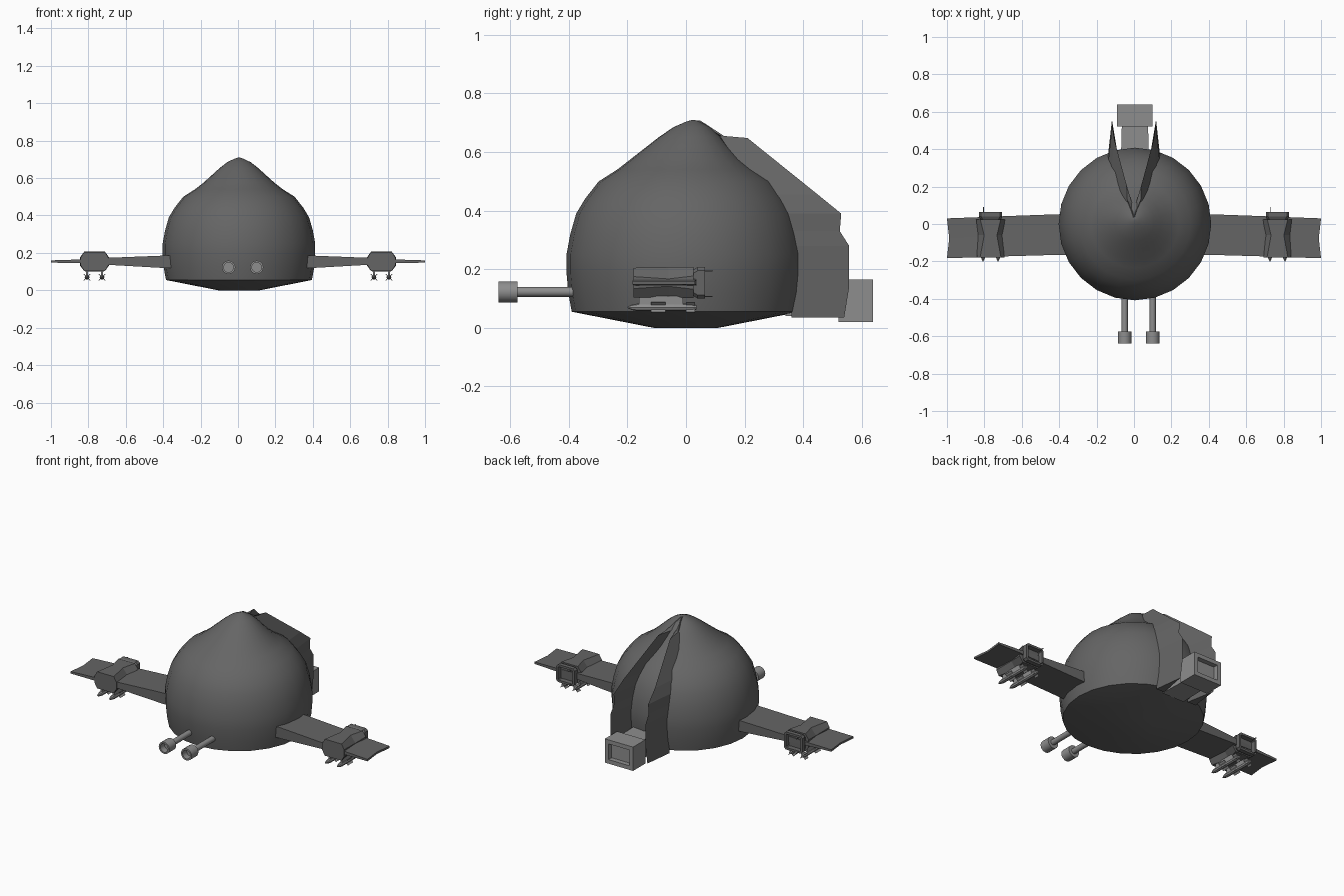
import bpy, bmesh, math
from mathutils import Vector

if "Cube" in bpy.data.objects:
    bpy.data.objects.remove(bpy.data.objects["Cube"])

dark = bpy.data.materials.new("dark_grey")
dark.diffuse_color = (.13, .13, .13, 1)
dark.use_nodes = True
dark.node_tree.nodes["Principled BSDF"].inputs["Base Color"].default_value = dark.diffuse_color
mid = bpy.data.materials.new("mid_grey")
mid.diffuse_color = (.27, .27, .27, 1)
mid.use_nodes = True
mid.node_tree.nodes["Principled BSDF"].inputs["Base Color"].default_value = mid.diffuse_color


def finish(name, bm, smooth=None):
    bmesh.ops.recalc_face_normals(bm, faces=bm.faces)
    me = bpy.data.meshes.new(name)
    bm.to_mesh(me)
    bm.free()
    me.materials.append(dark if name.startswith(("hull", "wing", "pod", "tail_fin")) else mid)
    ob = bpy.data.objects.new(name, me)
    bpy.context.collection.objects.link(ob)
    if smooth:
        bpy.ops.object.select_all(action='DESELECT')
        ob.select_set(True)
        bpy.context.view_layer.objects.active = ob
        bpy.ops.object.shade_smooth_by_angle(angle=math.radians(smooth))
    return ob


def loft(name, rings, smooth=None, hole=None):
    """Skin a list of rings; hole=(inset, push vector) recesses the last cap."""
    bm = bmesh.new()
    vs = [[bm.verts.new(p) for p in r] for r in rings]
    n = len(rings[0])
    for a, b in zip(vs, vs[1:]):
        for i in range(n):
            j = (i + 1) % n
            bm.faces.new((a[i], a[j], b[j], b[i]))
    bm.faces.new(vs[0][::-1])
    cap = bm.faces.new(vs[-1])
    if hole:
        bm.normal_update()
        bmesh.ops.inset_region(bm, faces=[cap], thickness=hole[0])
        r = bmesh.ops.extrude_face_region(bm, geom=[cap])
        verts = [g for g in r['geom'] if isinstance(g, bmesh.types.BMVert)]
        bmesh.ops.translate(bm, verts=verts, vec=Vector(hole[1]))
        if cap.is_valid:
            bmesh.ops.delete(bm, geom=[cap], context='FACES_ONLY')
    return finish(name, bm, smooth)


def circle_z(r, z, n=24, cx=0.005, cy=0):
    return [(cx + r * math.cos(2 * math.pi * i / n), cy + r * math.sin(2 * math.pi * i / n), z) for i in range(n)]


def circle_y(x, y, z, r, n=12):
    return [(x + r * math.cos(2 * math.pi * i / n), y, z + r * math.sin(2 * math.pi * i / n)) for i in range(n)]


def rect_y(x0, x1, y, z0, z1):
    return [(x0, y, z0), (x1, y, z0), (x1, y, z1), (x0, y, z1)]


def box(name, x0, x1, y0, y1, z0, z1):
    return loft(name, [rect_y(x0, x1, y0, z0, z1), rect_y(x0, x1, y1, z0, z1)])


def octagon(x, y, z0, z1, w, c, cz=None):
    cz = cz or c
    return [(x - w + c, y, z0), (x + w - c, y, z0), (x + w, y, z0 + cz), (x + w, y, z1 - cz),
            (x + w - c, y, z1), (x - w + c, y, z1), (x - w, y, z1 - cz), (x - w, y, z0 + cz)]


# Domed hull, its apex leaning slightly to the rear
profile = [(.11, 0), (.39, .055), (.402, .12), (.408, .19), (.408, .25), (.395, .32), (.375, .39),
           (.345, .44), (.298, .50), (.235, .54), (.19, .575), (.14, .62), (.105, .652), (.063, .685), (.025, .703), (.004, .71)]
loft("hull", [circle_z(r, z, cy=max(0, z - .58) * .19) for r, z in profile], 30)

# Twin front guns with hollow muzzles
for x in (-.05, .10):
    loft("gun_barrel", [circle_y(x, y, .123, .017) for y in (-.36, -.58)], 40)
    loft("gun_muzzle", [circle_y(x, y, .123, .036, 16) for y in (-.575, -.64)], 40, (.01, (0, .04, 0)))

# Tail box: neck and rear exhaust with a shallow square recess
loft("tail_neck", [rect_y(-.07, .08, .34, .04, .15), rect_y(-.065, .075, .53, .04, .15)])
loft("tail_exhaust", [rect_y(-.09, .1, .52, .02, .165), rect_y(-.09, .1, .638, .02, .165)],
     None, (.035, (0, -.03, 0)))

for s, side in ((-1, "left"), (1, "right")):
    # Tail fin: wedge sections (outer root, tip, inner root) by height, running up to the apex
    fin = [(.004, .035, .004, .05, 0, .035, .707),
           (.034, .12, .036, .13, .01, .11, .655),
           (.04, .12, .04, .21, .015, .11, .648),
           (.125, .25, .105, .45, .06, .25, .455),
           (.138, .33, .116, .53, .08, .33, .39),
           (.14, .35, .116, .525, .085, .35, .33),
           (.14, .36, .118, .557, .085, .35, .28),
           (.14, .36, .118, .557, .085, .36, .14),
           (.14, .36, .118, .54, .085, .36, .035)]
    loft("tail_fin_" + side, [[(s * a, b, z), (s * c, d, z), (s * e, f, z)] for a, b, c, d, e, f, z in fin])

    # Wing: tapering slab with a slightly notched tip
    wing = [(.33, -.165, .053, .118, .187, 0), (.41, -.165, .052, .12, .185, 0), (.69, -.173, .042, .136, .174, 0),
            (.84, -.178, .036, .145, .165, 0), (1, -.183, .03, .148, .16, .012)]
    loft("wing_" + side, [[(s * x, y0, z0), (s * (x - d), (y0 + y1) / 2, z0), (s * x, y1, z0),
                           (s * x, y1, z1), (s * (x - d), (y0 + y1) / 2, z1), (s * x, y0, z1)]
                          for x, y0, y1, z0, z1, d in wing])

    # Weapon pod with waisted body and hollow rear frame
    px = s * .767
    loft("pod_" + side, [octagon(px, -.18, .104, .205, .074, .018, .03),
                         octagon(px, -.06, .102, .207, .066, .032, .04), octagon(px, .025, .102, .207, .077, .022, .03)])
    loft("pod_rear_frame_" + side, [octagon(px, .02, .112, .196, .052, .012), octagon(px, .04, .1, .207, .062, .012),
                                    octagon(px, .065, .1, .207, .062, .012)], None, (.014, (0, -.03, 0)))
    for z in (.105, .193):
        box("pod_aerial", px - .04, px - .036, .06, .09, z, z + .004)

    # Two missiles under each pod, each with pylon and crossed fins
    for dx in (-.04, .04):
        mx = px + dx
        box("missile_pylon", mx - .006, mx + .006, -.16, -.01, .075, .108)
        loft("missile", [circle_y(mx, y, .07, r, 8) for y, r in
                         ((-.2, .002), (-.185, .009), (-.165, .013), (.02, .013), (.035, .008))], 40)
        for y0, y1 in ((-.12, -.07), (0, .03)):
            for k in range(2):
                bm = bmesh.new()
                bmesh.ops.create_cube(bm, size=1)
                for v in bm.verts:
                    u, w = v.co.x * .05, v.co.z * .003
                    a = math.radians(45 + 90 * k)
                    v.co = (mx + u * math.cos(a) - w * math.sin(a), y0 + (v.co.y + .5) * (y1 - y0),
                            .07 + u * math.sin(a) + w * math.cos(a))
                finish("missile_fin", bm)
